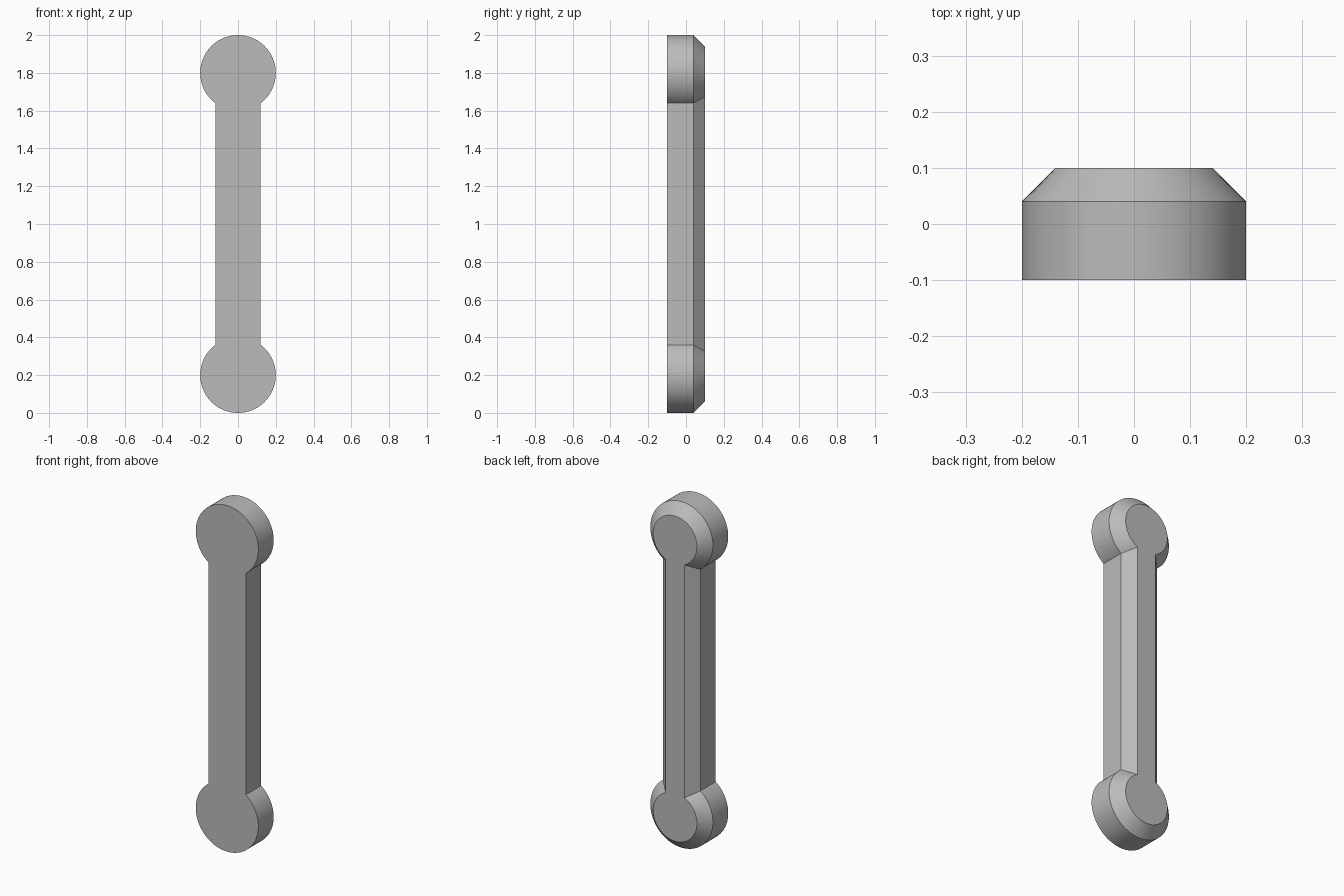
import bpy, bmesh, math

cube = bpy.data.objects.get("Cube")
if cube:
    bpy.data.objects.remove(cube, do_unlink=True)

RADIUS, HALF_BAR, CENTRE = 0.2, 0.12, 0.8
HALF_DEPTH, CHAMFER, STEPS = 0.1, 0.06, 64

grey = bpy.data.materials.new("plain_grey")
grey.use_nodes = True
colour = (0.5, 0.5, 0.5, 1)
grey.diffuse_color = colour
grey.node_tree.nodes["Principled BSDF"].inputs["Base Color"].default_value = colour


def outline(bm, inset, y):
    """Ring of vertices round a bar with a disc at each end, drawn in by inset."""
    r, w = RADIUS - inset, HALF_BAR - inset
    start = -math.acos(w / r)
    sweep = math.pi - 2 * start
    ring = []
    for side in (1, -1):
        for i in range(STEPS + 1):
            a = start + sweep * i / STEPS
            x, z = r * math.cos(a), CENTRE + r * math.sin(a)
            ring.append(bm.verts.new((side * x, y, 1 + side * z)))
    return ring


# Link bar: flat front, straight sides and a chamfered back
bm = bmesh.new()
rings = [outline(bm, 0, -HALF_DEPTH),
         outline(bm, 0, HALF_DEPTH - CHAMFER),
         outline(bm, CHAMFER, HALF_DEPTH)]
for lower, upper in zip(rings, rings[1:]):
    n = len(lower)
    for i in range(n):
        j = (i + 1) % n
        bm.faces.new((lower[i], lower[j], upper[j], upper[i]))
bm.faces.new(rings[0])
bm.faces.new(rings[-1])
bmesh.ops.recalc_face_normals(bm, faces=bm.faces[:])

mesh = bpy.data.meshes.new("round_ended_bar")
bm.to_mesh(mesh)
bm.free()
mesh.materials.append(grey)
bar = bpy.data.objects.new("round_ended_bar", mesh)
bpy.context.collection.objects.link(bar)

# Smooth round walls with crisp corners
bpy.ops.object.select_all(action='DESELECT')
bar.select_set(True)
bpy.context.view_layer.objects.active = bar
bpy.ops.object.shade_smooth_by_angle(angle=math.radians(25))
